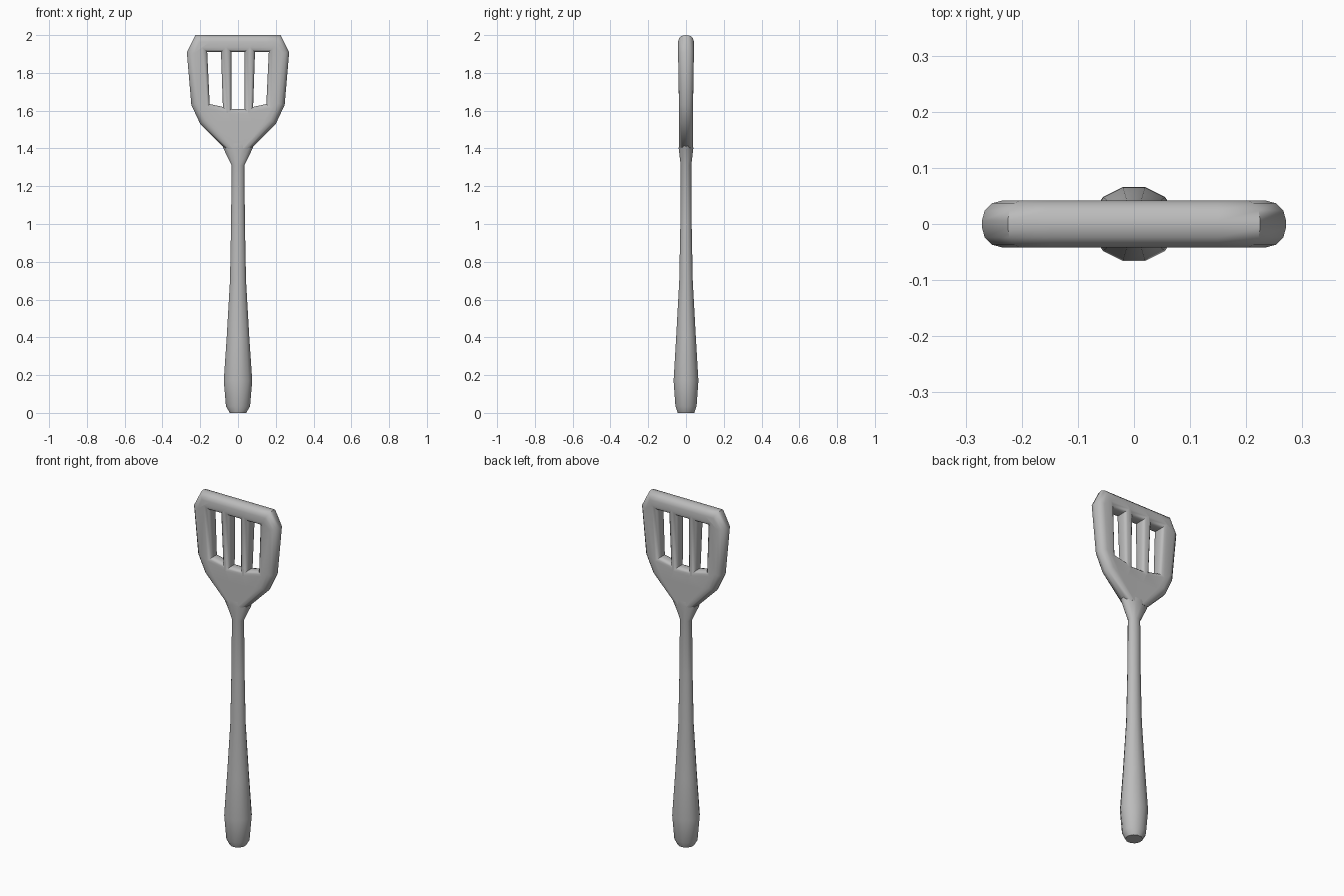
import bpy, bmesh, math

if "Cube" in bpy.data.objects:
    bpy.data.objects.remove(bpy.data.objects["Cube"], do_unlink=True)

grey = bpy.data.materials.new("utensil grey")
grey.use_nodes = True
colour = (0.5, 0.5, 0.5, 1)
grey.diffuse_color = colour
grey.node_tree.nodes["Principled BSDF"].inputs["Base Color"].default_value = colour


def finish(bm, name, angle):
    bmesh.ops.recalc_face_normals(bm, faces=bm.faces)
    mesh = bpy.data.meshes.new(name)
    bm.to_mesh(mesh)
    bm.free()
    mesh.materials.append(grey)
    obj = bpy.data.objects.new(name, mesh)
    bpy.context.collection.objects.link(obj)
    bpy.ops.object.select_all(action='DESELECT')
    obj.select_set(True)
    bpy.context.view_layer.objects.active = obj
    bpy.ops.object.shade_smooth_by_angle(angle=math.radians(angle))


# Handle: twelve-sided loft, flaring into the neck (height, x radius, y radius)
sections = [(0, .045, .045), (.035, .066, .058), (.17, .078, .068),
            (.4, .062, .054), (.7, .044, .037), (1, .038, .031),
            (1.31, .035, .029), (1.4, .08, .04), (1.46, .1, .036), (1.53, .1, .015)]
bm = bmesh.new()
sides = 12
rings = []
for z, rx, ry in sections:
    angles = [2 * math.pi * (i + .5) / sides for i in range(sides)]
    rings.append([bm.verts.new((rx * math.cos(a), ry * math.sin(a), z)) for a in angles])
for low, high in zip(rings, rings[1:]):
    for i in range(sides):
        j = (i + 1) % sides
        bm.faces.new((low[i], low[j], high[j], high[i]))
bm.faces.new(rings[0])
bm.faces.new(rings[-1])
finish(bm, "handle", 50)

# Blade: rows of half-width points, mirrored, with every other slot cell left open
rows = [((.07, 1.4), (.028, 1.4), (.018, 1.4), (.008, 1.4)),
        ((.2, 1.53), (.13, 1.53), (.075, 1.53), (.03, 1.53)),
        ((.247, 1.63), (.15, 1.635), (.08, 1.62), (.035, 1.61)),
        ((.271, 1.91), (.163, 1.91), (.09, 1.91), (.035, 1.91)),
        ((.225, 2), (.15, 2), (.09, 2), (.035, 2))]
bm = bmesh.new()
grid = []
for row in rows:
    points = [(-x, z) for x, z in row] + [(x, z) for x, z in reversed(row)]
    grid.append([bm.verts.new((x, 0, z)) for x, z in points])
for r in range(len(grid) - 1):
    for c in range(7):
        if not (r == 2 and c % 2 == 1):
            bm.faces.new((grid[r][c], grid[r][c + 1], grid[r + 1][c + 1], grid[r + 1][c]))

# Thicken the blade, slightly thinner toward the neck
front = list(bm.verts)
bmesh.ops.extrude_face_region(bm, geom=list(bm.faces), use_keep_orig=True)
front = set(front)
for v in bm.verts:
    half = .042 if v.co.z > 1.8 else .037
    v.co.y = -half if v in front else half
bmesh.ops.recalc_face_normals(bm, faces=bm.faces)

# Round the slot rims and the outer rim
slot_rim, outer_rim = [], []
for e in bm.edges:
    a, b = (v.co for v in e.verts)
    if a.y * b.y < 0 or max(a.z, b.z) < 1.41:
        continue
    if not any(len({v.co.y > 0 for v in f.verts}) == 2 for f in e.link_faces):
        continue
    in_slot = all(abs(p.x) < .2 and 1.6 < p.z < 1.95 for p in (a, b))
    (slot_rim if in_slot else outer_rim).append(e)
for rim, width in ((slot_rim, .025), (outer_rim, .036)):
    bmesh.ops.bevel(bm, geom=[e for e in rim if e.is_valid], offset=width, segments=3,
                    profile=.5, affect='EDGES', clamp_overlap=False)
finish(bm, "slotted_blade", 50)
